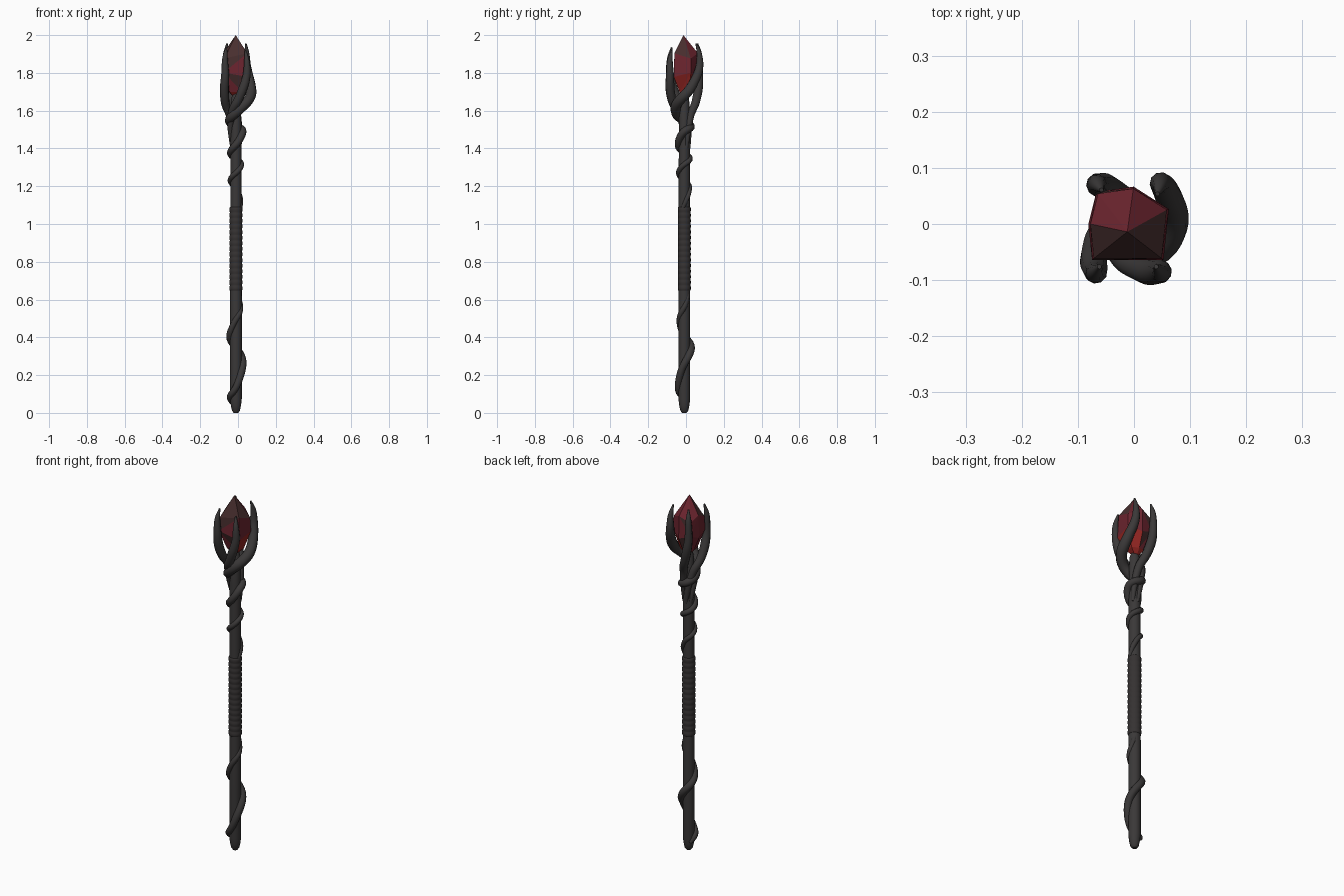
import bpy, bmesh, math
from mathutils import Vector

if "Cube" in bpy.data.objects:
    bpy.data.objects.remove(bpy.data.objects["Cube"])

AX, AY = -0.011, -0.009        # axis of the shaft


def material(name, rgb):
    m = bpy.data.materials.new(name)
    m.diffuse_color = (*rgb, 1)
    m.use_nodes = True
    m.node_tree.nodes["Principled BSDF"].inputs["Base Color"].default_value = m.diffuse_color
    return m


WOOD = material("dark wood", (0.043, 0.040, 0.040))
WRAP = material("grip leather", (0.036, 0.032, 0.032))
RED = material("deep red crystal", (0.15, 0.018, 0.028))
DARK = material("dark crystal", (0.065, 0.028, 0.028))
BRIGHT = material("bright red crystal", (0.28, 0.018, 0.015))


def add_object(name, bm, mats):
    bmesh.ops.recalc_face_normals(bm, faces=bm.faces)
    me = bpy.data.meshes.new(name)
    bm.to_mesh(me)
    bm.free()
    for m in mats:
        me.materials.append(m)
    ob = bpy.data.objects.new(name, me)
    bpy.context.collection.objects.link(ob)
    return ob


def smooth(ob, angle=50):
    bpy.ops.object.select_all(action='DESELECT')
    ob.select_set(True)
    bpy.context.view_layer.objects.active = ob
    bpy.ops.object.shade_smooth_by_angle(angle=math.radians(angle))


def skin(rings):
    """Closed surface through equally sized rings of points."""
    bm = bmesh.new()
    vs = [[bm.verts.new(p) for p in ring] for ring in rings]
    n = len(vs[0])
    for a, b in zip(vs, vs[1:]):
        for i in range(n):
            j = (i + 1) % n
            bm.faces.new((a[i], a[j], b[j], b[i]))
    bm.faces.new(vs[0][::-1])
    bm.faces.new(vs[-1])
    return bm


def lathe(name, profile, mat, sides=16):
    rings = [[(AX + r * math.cos(math.tau * i / sides),
               AY + r * math.sin(math.tau * i / sides), z)
              for i in range(sides)] for r, z in profile]
    ob = add_object(name, skin(rings), [mat])
    smooth(ob)


def spline(keys, steps):
    """Catmull-Rom interpolation of tuples."""
    ks = [Vector(k) for k in keys]
    ks = [2 * ks[0] - ks[1]] + ks + [2 * ks[-1] - ks[-2]]
    out = []
    for a, b, c, d in zip(ks, ks[1:], ks[2:], ks[3:]):
        for s in range(steps):
            t = s / steps
            out.append(0.5 * (2 * b + (c - a) * t + (2 * a - 5 * b + 4 * c - d) * t * t
                              + (3 * b - a - 3 * c + d) * t ** 3))
    return out + [ks[-2]]


def vine(name, keys, steps=8, sides=10):
    """keys: height, angle in degrees, distance from axis, thickness."""
    pts = []
    for z, a, r, w in spline(keys, steps):
        a = math.radians(a)
        pts.append((Vector((AX + r * math.cos(a), AY + r * math.sin(a), z)), max(w, 0.002)))
    rings, side = [], Vector((1, 0, 0))
    for i, (p, w) in enumerate(pts):
        t = (pts[min(i + 1, len(pts) - 1)][0] - pts[max(i - 1, 0)][0]).normalized()
        side = (side - t * side.dot(t)).normalized()
        up = t.cross(side)
        rings.append([p + w * (math.cos(math.tau * k / sides) * side
                               + math.sin(math.tau * k / sides) * up) for k in range(sides)])
    smooth(add_object(name, skin(rings), [WOOD]), 60)


# Shaft with blunt pointed foot
lathe("shaft", [(0.012, 0.0), (0.021, 0.012), (0.027, 0.04), (0.031, 0.075),
                (0.031, 0.6), (0.030, 1.1), (0.029, 1.5), (0.026, 1.66), (0.012, 1.70)], WOOD)

# Ridged grip wrapping
grip = [(0.028, 0.645)]
turns = 15
for i in range(turns):
    z0, h = 0.645 + 0.445 * i / turns, 0.445 / turns
    grip += [(0.0325, z0 + 0.1 * h), (0.0345, z0 + 0.35 * h),
             (0.0345, z0 + 0.75 * h), (0.0325, z0 + 0.95 * h)]
lathe("grip", grip + [(0.028, 1.092)], WRAP)

# Vine around the lower shaft
vine("lower_vine", [
    (0.05, 140, 0.030, 0.008), (0.085, 195, 0.033, 0.016), (0.135, 270, 0.032, 0.018),
    (0.26, 360, 0.036, 0.020), (0.345, 450, 0.036, 0.020), (0.41, 540, 0.033, 0.018),
    (0.49, 625, 0.026, 0.015), (0.56, 720, 0.025, 0.014), (0.64, 790, 0.020, 0.010)])

# Long vine of the upper shaft, ending in the back right prong
vine("upper_vine", [
    (1.08, -20, 0.024, 0.010), (1.14, 35, 0.028, 0.013), (1.19, 90, 0.028, 0.013),
    (1.23, 180, 0.030, 0.014), (1.27, 270, 0.030, 0.014), (1.315, 360, 0.030, 0.014),
    (1.345, 450, 0.030, 0.015), (1.375, 540, 0.030, 0.017), (1.42, 630, 0.032, 0.019),
    (1.49, 720, 0.036, 0.020), (1.515, 810, 0.036, 0.020), (1.545, 900, 0.036, 0.022),
    (1.59, 990, 0.044, 0.026), (1.68, 1080, 0.078, 0.028), (1.76, 1117, 0.092, 0.025),
    (1.83, 1133, 0.100, 0.021), (1.90, 1134, 0.098, 0.014), (1.955, 1130, 0.082, 0.004)])

# Remaining prongs that hold the crystal: name, angle, twist, tip height
for name, ang, twist, tip in (("prong_front_right", 307, 100, 1.92),
                              ("prong_front_left", 233, 90, 1.935),
                              ("prong_back_left", 124, 60, 1.955)):
    vine(name, [
        (1.40, ang - 1.6 * twist, 0.022, 0.010), (1.50, ang - 1.2 * twist, 0.028, 0.016),
        (1.58, ang - 0.75 * twist, 0.036, 0.020), (1.65, ang - 0.3 * twist, 0.064, 0.023),
        (1.72, ang - 0.1 * twist, 0.085, 0.024), (1.79, ang, 0.095, 0.021),
        (tip - 0.06, ang, 0.096, 0.015), (tip, ang, 0.084, 0.004)])

# Faceted crystal: irregular six sided rings, lifted and shrunk
outline = [(0.066, 0.028), (0.0, 0.07), (-0.07, 0.06),
           (-0.085, 0.0), (-0.078, -0.068), (0.056, -0.068)]
bm = bmesh.new()
rings = []
for z, s, tilt in ((1.70, 0.50, 0.0), (1.79, 0.95, 0.012), (1.89, 0.90, -0.014)):
    rings.append([bm.verts.new((-0.012 + (x + 0.012) * s, y * s, z + tilt * (-1) ** i))
                  for i, (x, y) in enumerate(outline)])
bottom, top = bm.verts.new((-0.012, 0, 1.66)), bm.verts.new((-0.012, -0.014, 2.0))
for i in range(6):
    j = (i + 1) % 6
    bm.faces.new((bottom, rings[0][j], rings[0][i])).material_index = 2
    bm.faces.new((top, rings[2][i], rings[2][j])).material_index = (0, 0, 0, 1, 1, 1)[i]
    for k in (0, 1):
        a, b, c, d = rings[k][i], rings[k][j], rings[k + 1][j], rings[k + 1][i]
        for n, tri in enumerate(((a, b, c), (a, c, d)) if (i + k) % 2 else ((a, b, d), (b, c, d))):
            f = bm.faces.new(tri)
            f.material_index = 2 if k == 0 and i in (0, 5) else int(n == 1 and i % 3 == 1)
add_object("crystal", bm, [RED, DARK, BRIGHT])
